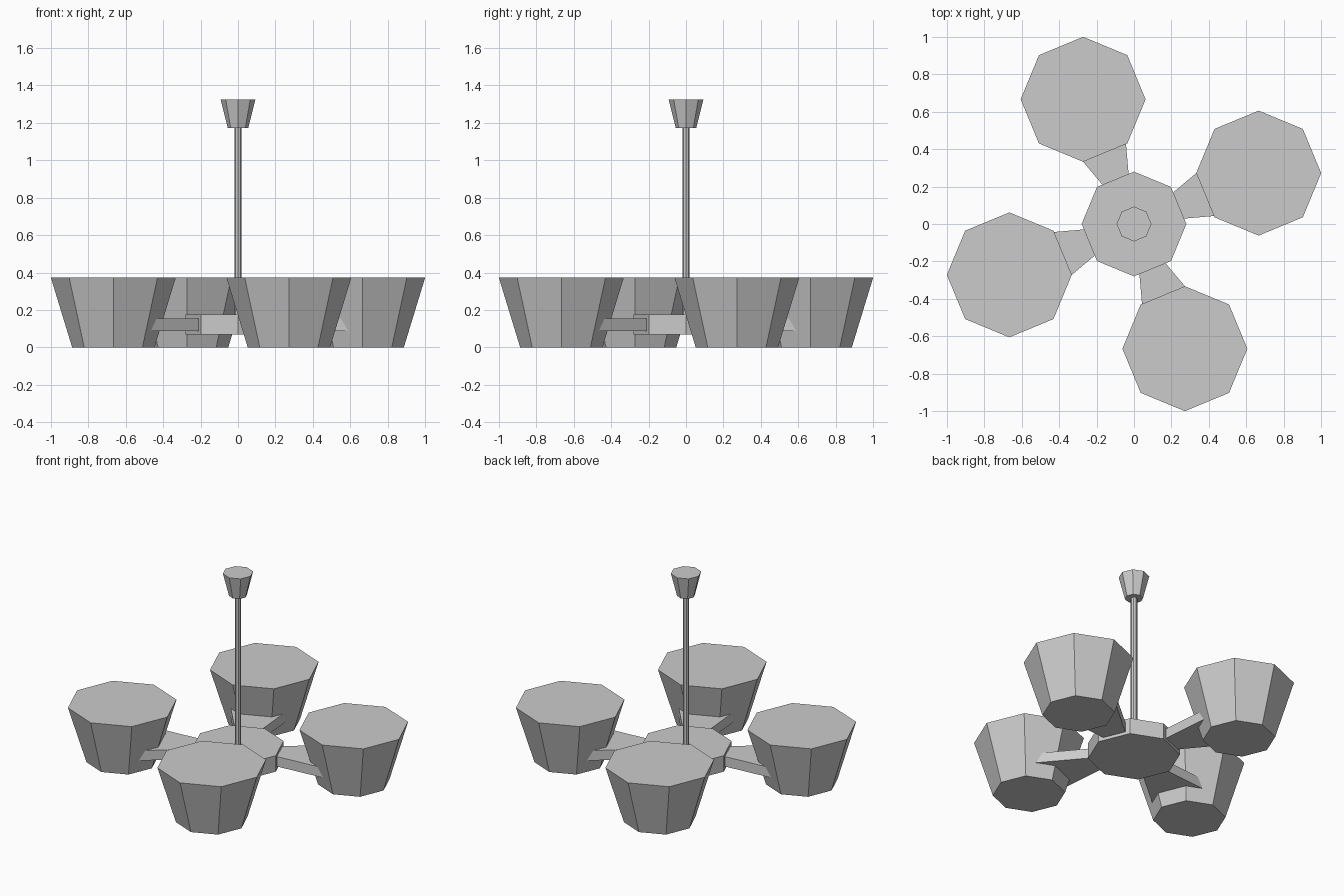
import bpy, bmesh
from math import cos, sin, radians

if "Cube" in bpy.data.objects:
    bpy.data.objects.remove(bpy.data.objects["Cube"])

SIDES = 8


def make_object(name, bm):
    bmesh.ops.recalc_face_normals(bm, faces=bm.faces)
    mesh = bpy.data.meshes.new(name)
    bm.to_mesh(mesh)
    bm.free()
    obj = bpy.data.objects.new(name, mesh)
    bpy.context.collection.objects.link(obj)
    return obj


def frustum(name, r_bottom, r_top, z0, z1, x=0.0, y=0.0):
    """Capped eight-sided cone section with a corner on the +x axis."""
    bm = bmesh.new()
    rings = []
    for r, z in ((r_bottom, z0), (r_top, z1)):
        rings.append([bm.verts.new((x + r * cos(radians(360 * i / SIDES)),
                                    y + r * sin(radians(360 * i / SIDES)), z))
                      for i in range(SIDES)])
    low, high = rings
    bm.faces.new(low)
    bm.faces.new(high)
    for i in range(SIDES):
        j = (i + 1) % SIDES
        bm.faces.new((low[i], low[j], high[j], high[i]))
    return make_object(name, bm)


def arm(name, angle):
    """Flat bar that widens from the hub out into the shade."""
    bm = bmesh.new()
    outline = [(0.25, -0.073), (0.62, -0.19), (0.62, 0.19), (0.25, 0.073)]
    c, s = cos(angle), sin(angle)
    verts = [bm.verts.new((u * c - v * s, u * s + v * c, 0.088)) for u, v in outline]
    face = bm.faces.new(verts)
    ext = bmesh.ops.extrude_face_region(bm, geom=[face], use_keep_orig=True)
    top = [g for g in ext["geom"] if isinstance(g, bmesh.types.BMVert)]
    bmesh.ops.translate(bm, verts=top, vec=(0, 0, 0.066))
    return make_object(name, bm)


# Central hub, hanging rod and ceiling cup
frustum("hub", 0.28, 0.28, 0.068, 0.175)
frustum("hanging_rod", 0.02, 0.02, 0.17, 1.18)
frustum("ceiling_cup", 0.055, 0.093, 1.173, 1.325)

# Four arms with flared shades
for k in range(4):
    arm(f"arm_{k + 1}", radians(22.5 + 90 * k))
    a = radians(22.2 + 90 * k)
    frustum(f"shade_{k + 1}", 0.22, 0.334, 0.0, 0.373,
            0.72 * cos(a), 0.72 * sin(a))
